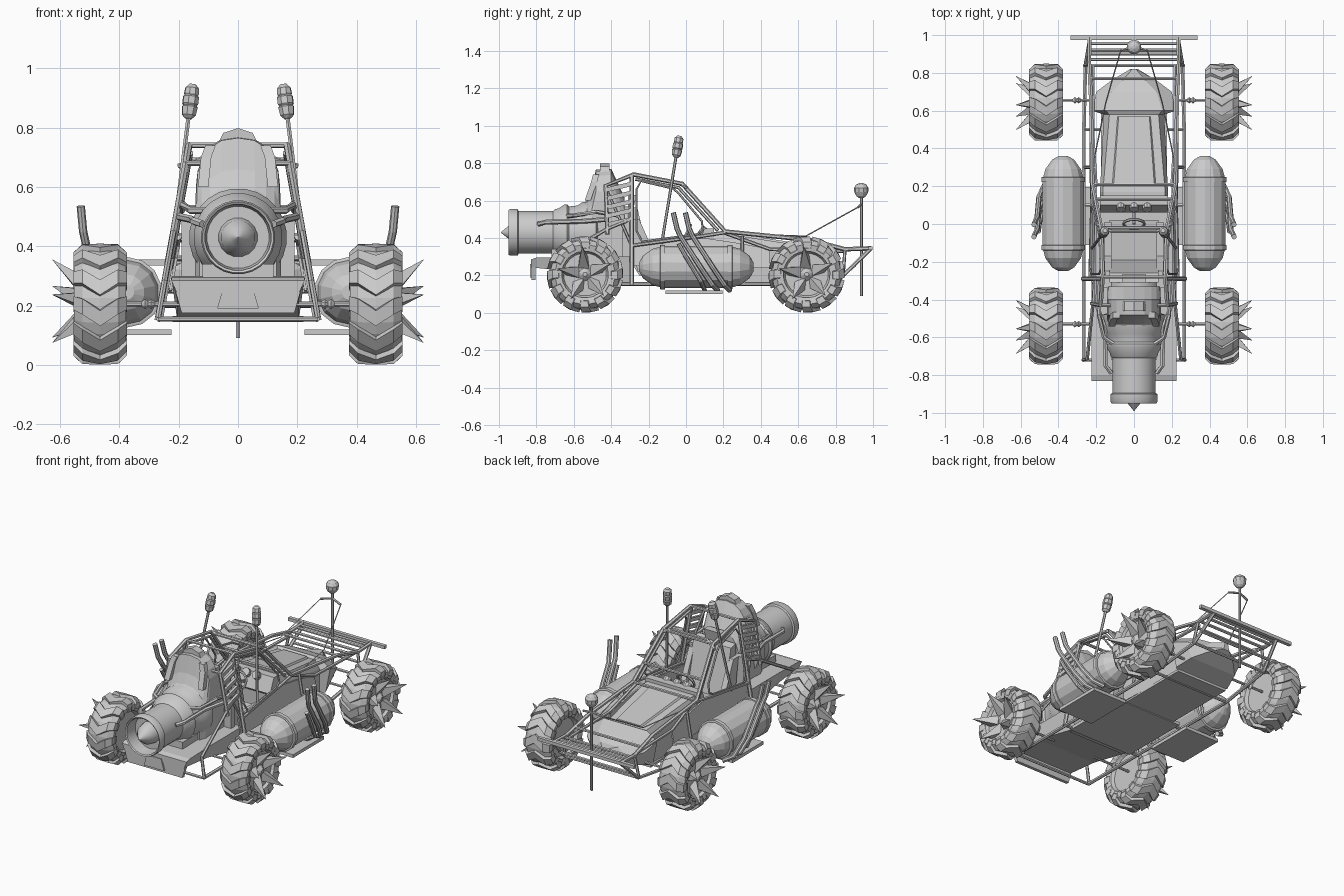
import bpy, bmesh
from math import sin, cos, pi
from mathutils import Vector as V

if "Cube" in bpy.data.objects:
    bpy.data.objects.remove(bpy.data.objects["Cube"])


class Part:
    """Collects ring-built geometry in world space, then makes one object."""
    def __init__(self, name, mirror=False, smooth=False):
        self.name, self.mirror, self.smooth = name, mirror, smooth
        self.bm = bmesh.new()

    def rings(self, rings, caps=True):
        rs = [[self.bm.verts.new(p) for p in r] for r in rings]
        n = len(rs[0])
        for a, b in zip(rs, rs[1:]):
            for i in range(n):
                self.bm.faces.new((a[i], a[(i + 1) % n], b[(i + 1) % n], b[i]))
        if caps:
            self.bm.faces.new(rs[0][::-1])
            self.bm.faces.new(rs[-1])
        return self

    def lathe(self, c, axis, prof, n=16, caps=True):
        q = V(axis).to_track_quat('Z', 'Y')
        return self.rings([[V(c) + q @ V((r * cos((i + .5) * 2 * pi / n), r * sin((i + .5) * 2 * pi / n), t))
                            for i in range(n)] for t, r in prof], caps)

    def tube(self, pts, r=.01, n=6):
        p = [V(a) for a in pts]
        ref = V((0, 1, .1)) if abs((p[1] - p[0]).normalized().x) > .8 else V((1, 0, 0))
        out = []
        for i, a in enumerate(p):
            d = (p[min(i + 1, len(p) - 1)] - p[max(i - 1, 0)]).normalized()
            u = d.cross(ref).normalized()
            w = d.cross(u)
            out.append([a + (u * cos(k * 2 * pi / n) + w * sin(k * 2 * pi / n)) * r for k in range(n)])
        return self.rings(out)

    def prism(self, poly, x0, x1):
        """(y, z) outline extruded along x"""
        return self.rings([[(x, y, z) for y, z in poly] for x in (x0, x1)])

    def box(self, x0, x1, y0, y1, z0, z1):
        return self.prism([(y0, z0), (y1, z0), (y1, z1), (y0, z1)], x0, x1)

    def done(self):
        bmesh.ops.remove_doubles(self.bm, verts=self.bm.verts, dist=1e-5)
        bmesh.ops.recalc_face_normals(self.bm, faces=self.bm.faces)
        me = bpy.data.meshes.new(self.name)
        self.bm.to_mesh(me)
        ob = bpy.data.objects.new(self.name, me)
        bpy.context.collection.objects.link(ob)
        if self.smooth:
            bpy.ops.object.select_all(action='DESELECT')
            ob.select_set(True)
            bpy.context.view_layer.objects.active = ob
            bpy.ops.object.shade_smooth_by_angle(angle=.6)
        if self.mirror:
            ob.modifiers.new("Mirror", 'MIRROR')
        return ob


def cage_x(z):                      # the cage sides lean inwards
    return .165 + (.74 - z) * .18


def cage(pts, dx=0):
    return [(cage_x(z) + dx, y, z) for y, z in pts]


# wheels: tyre, chevron tread, rim, spikes, axle
for label, wy in (("front", -.54), ("rear", .645)):
    C = V((.465, wy, .205))
    t = Part(label + "_tyre", True)
    t.lathe(C, (1, 0, 0), [(-.05, .11), (-.08, .125), (-.088, .16), (-.06, .184), (0, .19), (.06, .184),
                           (.088, .16), (.08, .125), (.05, .11), (-.05, .11)], 28, False)
    t.done()
    t = Part(label + "_tread", True)
    for k in range(12):
        a = k * 2 * pi / 12
        for s in (-1, 1):
            secs = []
            for x, r0, r1, da in ((0, .18, .205, .24), (.06, .175, .203, .04), (.09, .14, .175, -.02), (.088, .125, .14, -.02)):
                secs.append([C + V((x * s, r * cos(a + da + e), r * sin(a + da + e)))
                             for r, e in ((r0, -.15), (r1, -.13), (r1, .13), (r0, .15))])
            t.rings(secs)
    t.done()
    r = Part(label + "_rim", True)
    r.lathe(C, (1, 0, 0), [(-.06, .115), (-.03, .1), (-.01, .05), (-.01, .02), (.03, .02), (.03, .06), (.04, .1), (.065, .115)], 20)
    r.lathe(C, (1, 0, 0), [(.02, .05), (.06, .04), (.085, .012)], 10)
    r.done()
    s = Part(label + "_wheel_spikes", True)
    for k in range(5):
        a = pi / 2 + .1 + k * 2 * pi / 5
        d = V((0, cos(a), sin(a)))
        base, tip = C + V((.045, 0, 0)) + d * .055, C + V((.16, 0, 0)) + d * .15
        s.lathe(base, tip - base, [(-.03, .05), ((tip - base).length, .001)], 4)
    s.done()
    x = Part(label + "_axle", True)
    x.tube([(.15, wy + .01, .205), (.46, wy + .01, .205)], .008)
    x.lathe((.28, wy + .01, .205), (1, 0, 0), [(0, .008), (.013, .018), (.023, .01), (.033, .019), (.045, .008)], 8)
    x.done()

# side tanks with bands, running boards and raised pipes
p = Part("side_tank", True)
p.lathe((.375, .055, .245), (0, 1, 0), [(-.305, .025), (-.285, .06), (-.235, .097), (-.175, .113), (.175, .113),
                                        (.235, .097), (.285, .06), (.305, .025)], 14)
for y in (-.125, .235):
    p.lathe((.375, y, .245), (0, 1, 0), [(-.014, .112), (-.012, .119), (.012, .119), (.014, .112)], 14)
p.done()
p = Part("running_board", True)
p.box(.225, .46, -.11, .195, .1, .12)
p.done()
p = Part("side_pipe", True)
for dy in (0, .065):
    p.tube([(.42, .17 + dy, .12), (.475, .14 + dy, .15), (.503, .08 + dy, .24), (.513, -.03 + dy, .41),
            (.522, -.048 + dy, .45), (.53, -.068 + dy, .535)], .014, 8)
p.tube([(.4, .1, .12), (.48, .08, .17), (.5, .0, .3), (.505, -.04, .37)], .012, 8)
p.done()

# jet engine
e = Part("jet_engine", smooth=True)
e.lathe((0, 0, .43), (0, 1, 0), [(-.87, .06), (-.87, .105), (-.945, .112), (-.95, .12), (-.94, .125), (-.9, .125), (-.895, .115),
                                 (-.71, .115), (-.7, .125), (-.68, .13), (-.65, .15), (-.635, .15), (-.625, .14),
                                 (-.58, .145), (-.55, .165), (-.48, .165), (-.47, .14), (-.3, .14)], 24)
e.done()
e = Part("engine_cone", smooth=True)
e.lathe((0, 0, .43), (0, -1, 0), [(.86, .068), (.92, .058), (.955, .03), (.99, .001)], 16)
e.done()

# engine hood, cap and slots
h = Part("engine_hood")


def arch(y, w, top, z0=.3):
    zc = max(top - .17, .44)
    return [(-w, y, z0)] + [(-w * (abs(c) ** .8) * (1 if c > 0 else -1), y, zc + (top - zc) * sin(a))
                            for a in [k * pi / 10 for k in range(11)] for c in [cos(a)]] + [(w, y, z0)]


h.rings([arch(-.57, .13, .56), arch(-.53, .145, .6), arch(-.505, .145, .66), arch(-.482, .142, .765), arch(-.4, .142, .77),
         arch(-.33, .14, .62)])
h.rings([[(x, y, z) for x, z in ((-.065, .75), (-.05, .782), (0, .798), (.05, .782), (.065, .75))] for y in (-.46, -.41)])
for s in (-1, 1):
    h.rings([[(s * x, y - .012, z), (s * x, y + .02, z)] + [(s * (x + .035), y + .02, z), (s * (x + .035), y - .012, z)]
             for x, y, z in ((.1, -.53, .6), (.09, -.495, .7), (.075, -.485, .74))])
h.done()
p = Part("engine_pipes", True)
p.tube([(.12, -.79, .475), (.15, -.75, .485), (.155, -.55, .49), (.2, -.42, .5)], .013)
p.tube([(.1, -.64, .52), (.16, -.6, .52), (.185, -.48, .54), (.19, -.36, .52)], .012)
p.done()

# engine tray, apron and plate
t = Part("engine_tray")
t.rings([[(-.205, y, z0), (.205, y, z0), (.225, y, z1), (-.225, y, z1)] for y, z0, z1 in
         ((-.83, .24, .285), (-.8, .24, .295), (-.6, .22, .3), (-.28, .15, .3))])
t.rings([[(-.19, y, .175), (.19, y, .175), (.21, y, .245), (-.21, y, .245)] for y in (-.825, -.805)])
t.rings([[(-.07, y, .19), (.07, y, .19), (.05, y, .26), (-.05, y, .26)] for y in (-.835, -.81)])
t.box(-.12, .12, -.72, -.35, .28, .34)
t.done()

# floor, side panels and firewall
f = Part("body_tub")
f.box(-.22, .22, -.3, .14, .145, .165)
f.box(-.175, .175, .14, .6, .15, .165)
f.box(-.19, .19, -.34, -.3, .16, .5)
for s in (-1, 1):
    f.rings([[(s * (cage_x(z) - .02), y, z), (s * (cage_x(z) - .03), y, z)] +
             [(s * (cage_x(zt) - .03), y, zt), (s * (cage_x(zt) - .02), y, zt)]
             for y, z, zt in ((-.3, .25, .36), (.1, .25, .4), (.3, .24, .37), (.45, .24, .34))])
f.done()

# long nose panel
n = Part("nose_body")
n.rings([[(-wb, y, z0), (wb, y, z0), (wm, y, z1 - .05), (wt, y, z1), (-wt, y, z1), (-wm, y, z1 - .05)]
         for y, wb, wm, wt, z0, z1 in ((.12, .18, .18, .165, .16, .43), (.17, .18, .18, .165, .16, .43), (.58, .16, .16, .13, .16, .365),
                                       (.6, .19, .22, .15, .17, .375), (.7, .16, .2, .12, .2, .34), (.76, .1, .12, .06, .23, .31), (.82, .02, .02, .01, .26, .305))])
n.rings([[(-w, y, z), (w, y, z), (w * .9, y, z + .015), (-w * .9, y, z + .015)]
         for y, w, z in ((.2, .12, .42), (.57, .09, .362))])
n.done()

# seat and dashboard
s = Part("seat")
s.prism([(-.25, .2), (.0, .22), (.02, .29), (-.19, .27), (-.26, .56), (-.31, .57), (-.31, .3)], -.13, .13)
s.prism([(-.28, .56), (-.265, .63), (-.31, .63), (-.31, .56)], -.06, .06)
for k in (-1, 1):
    s.prism([(-.26, .22), (.0, .24), (.01, .32), (-.17, .32), (-.25, .5), (-.3, .5)], k * .12, k * .155)
s.done()
d = Part("dashboard")
d.prism([(.06, .36), (.15, .3), (.15, .45), (.1, .45)], -.18, .18)
for x in (-.07, 0, .07):
    d.lathe((x, .1, .43), (0, -.8, .6), [(0, .025), (.03, .025)], 10)
d.tube([(0, .12, .37), (0, .0, .42)], .009)
d.done()
bpy.ops.mesh.primitive_torus_add(major_radius=.055, minor_radius=.008, major_segments=16, minor_segments=6,
                                 location=(0, 0, .42), rotation=(1.1, 0, 0))
bpy.context.object.name = "steering_wheel"

# tube cage: side frames, louvres, door frame, nose rails
c = Part("roll_cage", True)
c.tube(cage([(-.42, .42), (-.43, .68), (-.28, .74), (-.02, .69), (.21, .435), (.66, .39), (.85, .34), (.99, .345)]), .012)
c.tube(cage([(-.27, .715), (-.04, .67), (.17, .44)], -.01), .009)
c.tube(cage([(-.29, .735), (-.29, .15)]), .012)
c.tube(cage([(-.72, .155), (-.29, .155), (.5, .155), (.84, .2), (.99, .345)], -.005), .011)
c.tube(cage([(-.29, .36), (.08, .41), (.21, .43)]), .01)
c.tube(cage([(.2, .43), (.45, .34), (.84, .33)], -.02), .01)
c.tube(cage([(-.72, .16), (-.715, .28), (-.42, .45), (-.3, .5)]), .01)
c.tube(cage([(-.43, .67), (-.29, .36)], -.01), .008)
c.tube(cage([(.84, .2), (.85, .34)]), .009)
c.tube(cage([(.3, .155), (.3, .41)], -.01), .009)
c.tube(cage([(-.24, .39), (-.265, .44), (-.265, .66), (-.24, .705), (-.07, .665), (-.04, .64), (.085, .49), (.09, .44),
             (.06, .42), (-.24, .38)], .005), .006)
for k in range(5):
    z = .47 + k * .047
    c.rings([[(cage_x(zz) + a, y, zz + b) for a, b in ((-.008, -.012), (.008, -.012), (.008, .012), (-.008, .012))]
             for y, zz in ((-.425, z), (-.295, z + .03))])
c.done()
x = Part("cage_crossbars")
for y, z in ((-.43, .68), (-.28, .74), (-.02, .69), (.21, .435), (.13, .53), (-.29, .155), (.1, .155), (.5, .155),
             (-.72, .155), (.84, .2), (.77, .36), (.87, .335), (.92, .34), (.955, .342), (.9, .25)):
    w = cage_x(z)
    x.tube([(-w, y, z), (w, y, z)], .009)
x.tube([(-.2, .0, .67), (-.12, -.04, .695), (.12, -.04, .695), (.2, 0, .67)], .009)
x.done()
b = Part("rear_bumper_bar")
b.box(-.335, .335, .975, .997, .335, .355)
b.done()

# lamps on tall poles
p = Part("pole_lamp", True)
lo, hi = V((.225, -.13, .37)), V((.153, -.035, .945))
p.tube([lo, lo.lerp(hi, .85)], .008)
p.lathe(lo.lerp(hi, .8), hi - lo, [(0, .012), (.012, .024), (.04, .028), (.045, .024), (.05, .028), (.075, .028), (.08, .023),
                                  (.085, .026), (.105, .024), (.118, .012)], 8)
p.done()

# mast with ball and stay wires
m = Part("mast")
m.tube([(0, .937, .09), (0, .937, .64)], .008)
m.lathe((0, .937, .655), (0, 0, 1), [(-.042, .012), (-.03, .026), (-.01, .037), (.012, .039), (.03, .028), (.039, .01)], 10)
m.tube([(-.07, .92, .565), (0, .937, .58), (.07, .92, .565)], .007)
m.done()
w = Part("stay_wires", True)
w.tube([(.07, .92, .565), (.15, .64, .41), (.21, .35, .42)], .0035, 4)
w.done()
